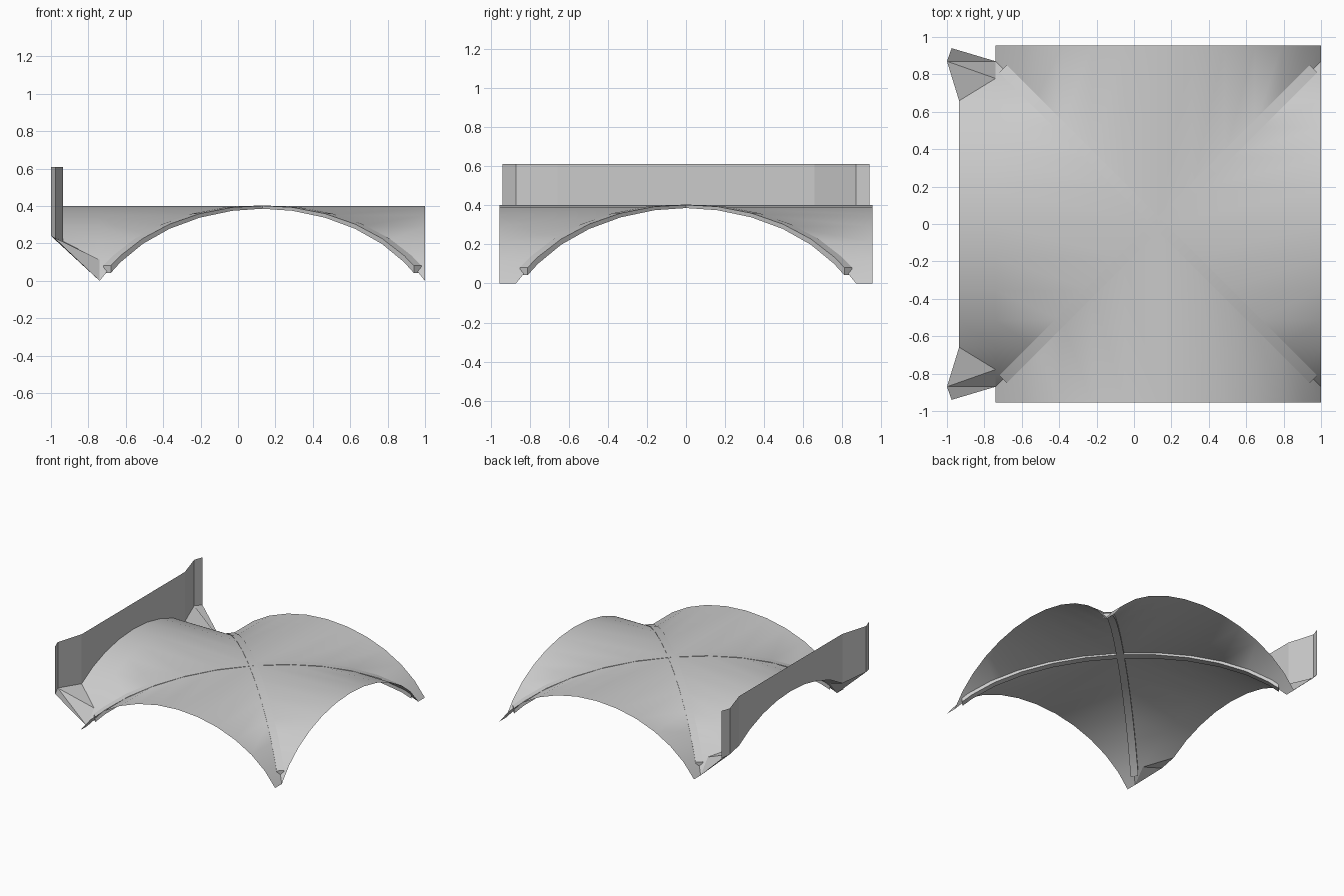
import bpy, bmesh
from math import sin, cos, radians, asin

if "Cube" in bpy.data.objects:
    bpy.data.objects.remove(bpy.data.objects["Cube"])

CX, HALF, RISE, YEND = 0.13, 0.87, 0.40, 0.955
PHI = radians(65)
N = 6                       # arch segments per side


def arch(t):
    """Height of the arch at offset t from its centre."""
    th = asin(min(abs(t), HALF) / HALF * sin(PHI))
    return RISE * (cos(th) - cos(PHI)) / (1 - cos(PHI))


OFF = [HALF * sin(PHI * i / N) / sin(PHI) for i in range(N + 1)]
LINE = [-o for o in OFF[:0:-1]] + OFF
P1 = (-0.935, OFF[4], arch(OFF[4]))
P2 = (-1.0, HALF, 0.24)
P3 = (-0.975, 0.94, 0.225)


def make(name, faces, angle=30):
    me = bpy.data.meshes.new(name)
    ob = bpy.data.objects.new(name, me)
    bpy.context.collection.objects.link(ob)
    bm = bmesh.new()
    for f in faces:
        bm.faces.new([bm.verts.new(p) for p in f])
    bmesh.ops.remove_doubles(bm, verts=bm.verts, dist=1e-4)
    bmesh.ops.dissolve_degenerate(bm, dist=1e-5, edges=bm.edges)
    bmesh.ops.recalc_face_normals(bm, faces=bm.faces)
    bm.to_mesh(me)
    bm.free()
    bpy.ops.object.select_all(action='DESELECT')
    ob.select_set(True)
    bpy.context.view_layer.objects.active = ob
    bpy.ops.object.shade_smooth_by_angle(angle=radians(angle))
    return ob


def mirror_y(face):
    return [(x, -y, z) for x, y, z in reversed(face)]


# Groin vault: two crossing barrels trimmed on the diagonals
vault = []
for a, b in zip(LINE, LINE[1:]):
    za, zb = arch(a), arch(b)
    for s in (1, -1):
        vault.append([(CX + a, s * abs(a), za), (CX + b, s * abs(b), zb),
                      (CX + b, s * YEND, zb), (CX + a, s * YEND, za)])
        vault.append([(CX + s * abs(a), a, za), (CX + s * abs(b), b, zb),
                      (CX + s * HALF, b, zb), (CX + s * HALF, a, za)])
# drop repeated corners of the triangular end pieces
vault = [[p for i, p in enumerate(f) if (p != f[i - 1])] for f in vault]
vault = [f for f in vault if len(set(f)) > 2]

# Left extension of the barrel up to the wall, with splayed lower corners
x0 = CX - HALF
for a, b in zip(LINE, LINE[1:]):
    if max(abs(a), abs(b)) <= OFF[4] + 1e-6:
        vault.append([(x0, a, arch(a)), (x0, b, arch(b)),
                      (P1[0], b, arch(b)), (P1[0], a, arch(a))])
Q4, Q5 = [(x0, OFF[i], arch(OFF[i])) for i in (4, 5)]
C = (x0, HALF, 0.0)
for f in ([P1, Q4, Q5], [P1, Q5, P2], [P2, Q5, C], [P2, C, P3]):
    vault += [f, mirror_y(f)]
make("groin_vault", vault)

# Wall above the left arch, bent back at both ends
TOP = 0.61
base = [(P1[0], y, arch(y)) for y in LINE if abs(y) <= OFF[4] + 1e-6]
base = [(p[0], -p[1], p[2]) for p in (P3, P2)] + base + [P2, P3]
make("end_wall", [[p, q, (q[0], q[1], TOP), (p[0], p[1], TOP)]
                  for p, q in zip(base, base[1:])], 15)

# Diagonal ribs under the groins
END, W = 0.83, 0.02
ts = [-END] + LINE[1:-1] + [END]
for name, s in (("rib_a", 1), ("rib_b", -1)):
    rings = []
    for t in ts:
        top = arch(max(abs(t) - W, 0)) + 0.003
        low = arch(t) - 0.013
        rings.append([(CX + t + d * W, s * (t - d * W), z)
                      for d, z in ((-1, low), (1, low), (1, top), (-1, top))])
    faces = [rings[0], rings[-1]]
    for r, q in zip(rings, rings[1:]):
        faces += [[r[i - 1], r[i], q[i], q[i - 1]] for i in range(4)]
    make(name, faces)
